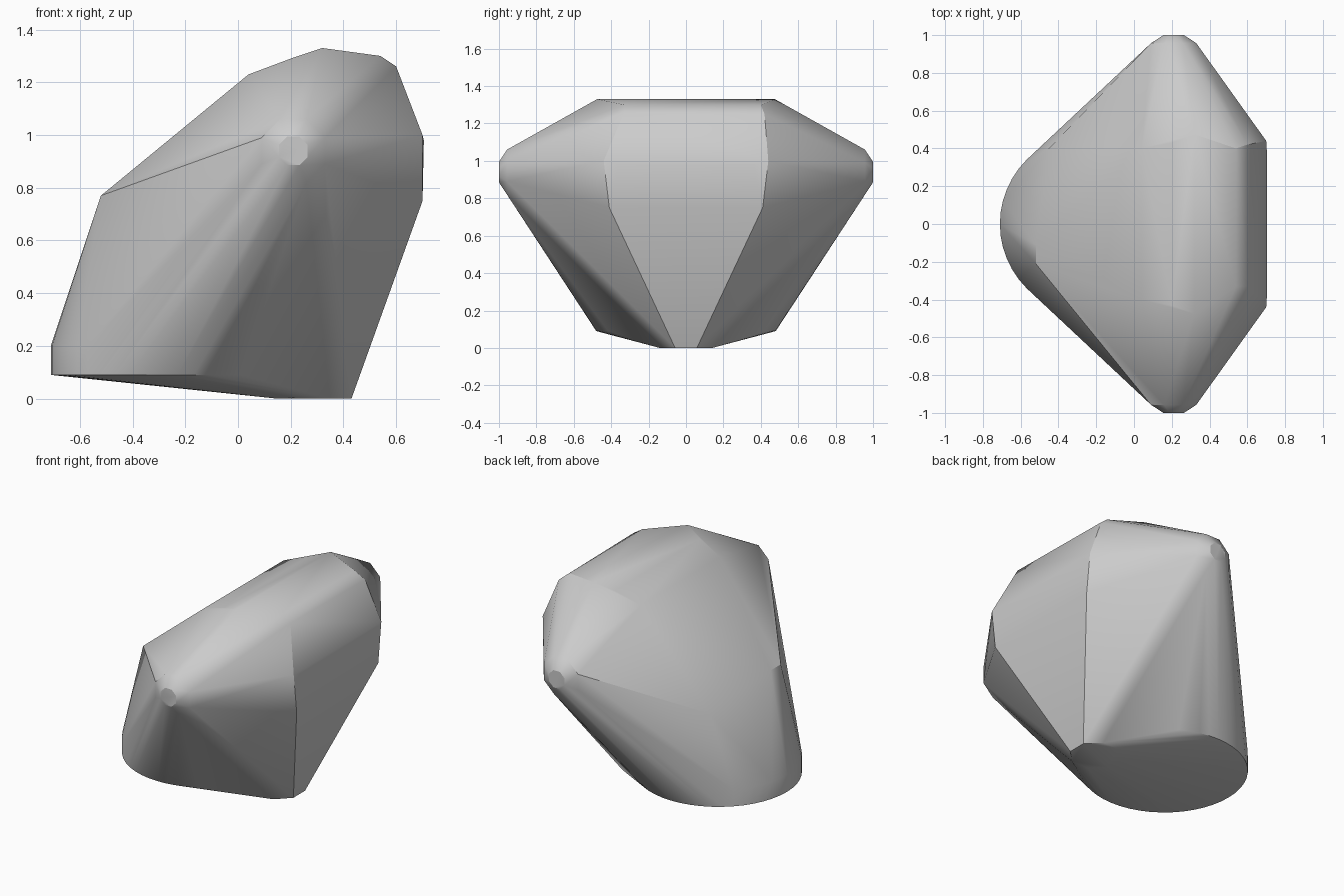
import bpy, bmesh, math

# Remove the default cube only
cube = bpy.data.objects.get("Cube")
if cube:
    bpy.data.objects.remove(cube, do_unlink=True)


def make_material(name, color):
    mat = bpy.data.materials.new(name)
    mat.use_nodes = True
    mat.diffuse_color = color
    mat.node_tree.nodes["Principled BSDF"].inputs["Base Color"].default_value = color
    return mat


def ring(center, radius, sides, axis, phase=0.0):
    """Points of a regular polygon facing along the z or y axis."""
    cx, cy, cz = center
    points = []
    for i in range(sides):
        angle = 2 * math.pi * i / sides + phase
        a, b = radius * math.cos(angle), radius * math.sin(angle)
        points.append((cx + a, cy + b, cz) if axis == "z" else (cx + a, cy, cz + b))
    return points


def both_sides(points):
    return [(x, s * y, z) for x, y, z in points for s in (-1, 1)]


eighth = math.pi / 8
points = []

# Round base plate and the small octagonal foot beneath it
for height in (0.09, 0.2):
    points += ring((-0.23, 0, height), 0.48, 48, "z")
points += ring((0.29, 0, 0), 0.152, 8, "z", eighth)

# Blunt chamfered tips at the front and the back
for side in (-1, 1):
    points += ring((0.21, side, 0.94), 0.059, 8, "y", eighth)
    points += ring((0.21, side * 0.957, 0.94), 0.13, 8, "y", eighth)

# Crown ridge, shoulder and flat flank
points += both_sides([
    (0.04, 0.40, 1.23),
    (0.20, 0.43, 1.29),
    (0.32, 0.475, 1.33),
    (0.70, 0.44, 1.0),
    (0.705, 0.36, 0.98),
    (0.70, 0.41, 0.75),
])

# Shoulder corners that differ from front to back
points += [(0.54, -0.33, 1.30), (0.60, -0.33, 1.26),
           (0.54, 0.40, 1.30), (0.60, 0.42, 1.25)]

# Sloping facet corners above the base
points += [(-0.52, -0.21, 0.77), (-0.52, -0.11, 0.77), (-0.45, 0.40, 0.67)]

# Wrap everything in one convex faceted body
bm = bmesh.new()
for p in points:
    bm.verts.new(p)
result = bmesh.ops.convex_hull(bm, input=bm.verts[:])
loose = [v for v in bm.verts if not v.link_faces]
bmesh.ops.delete(bm, geom=loose, context="VERTS")
bmesh.ops.dissolve_limit(bm, angle_limit=math.radians(0.5),
                         verts=bm.verts[:], edges=bm.edges[:])
bmesh.ops.recalc_face_normals(bm, faces=bm.faces[:])
mesh = bpy.data.meshes.new("faceted_body")
bm.to_mesh(mesh)
bm.free()

body = bpy.data.objects.new("faceted_body", mesh)
bpy.context.collection.objects.link(body)
mesh.materials.append(make_material("plain_grey", (0.6, 0.6, 0.6, 1.0)))

# Soft shading that keeps the sharper edges crisp
bpy.ops.object.select_all(action="DESELECT")
body.select_set(True)
bpy.context.view_layer.objects.active = body
bpy.ops.object.shade_smooth_by_angle(angle=math.radians(30))
